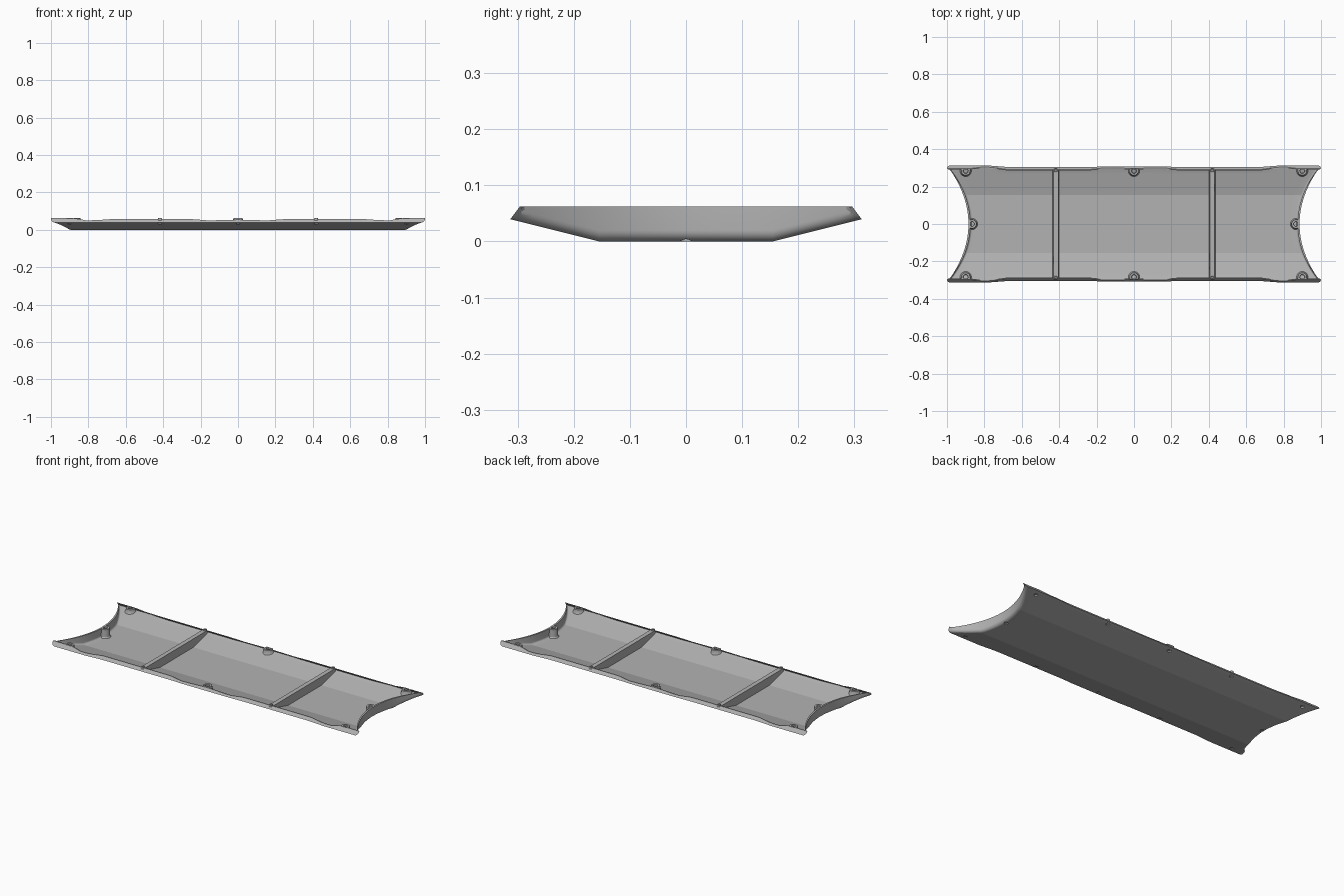
import bpy, bmesh, math

cube = bpy.data.objects.get("Cube")
if cube:
    bpy.data.objects.remove(cube)

grey = bpy.data.materials.new("plain grey")
grey.use_nodes = True
grey.diffuse_color = (0.45, 0.45, 0.45, 1)
grey.node_tree.nodes["Principled BSDF"].inputs["Base Color"].default_value = (0.45, 0.45, 0.45, 1)

FLAT, EDGE, TOP, WALL = 0.155, 0.313, 0.062, 0.01
RIM = [(0, .054), (.16, .05), (.24, .057), (.68, .057), (.76, .051), (.82, .051), (.87, TOP), (2, TOP)]


def floor(y):
    return max(0, (abs(y) - FLAT) * 0.25)


def end_x(y):
    return 0.885 + 1.17 * y * y


def rim(x):
    for (a, za), (b, zb) in zip(RIM, RIM[1:]):
        if abs(x) <= b:
            return za + (zb - za) * (abs(x) - a) / (b - a)


def inset(x):
    # sides step in slightly between the corners, bulging again mid-length
    t = min(1, max(0, (0.78 - abs(x)) / 0.1))
    bulge = min(1, max(0, (0.22 - abs(x)) / 0.06))
    return 0.008 * t - 0.003 * bulge


def finish(bm, name, angle=13):
    bmesh.ops.remove_doubles(bm, verts=bm.verts, dist=0.0001)
    bmesh.ops.recalc_face_normals(bm, faces=bm.faces)
    me = bpy.data.meshes.new(name)
    bm.to_mesh(me)
    bm.free()
    ob = bpy.data.objects.new(name, me)
    bpy.context.collection.objects.link(ob)
    me.materials.append(grey)
    smooth(ob, angle)
    return ob


def smooth(ob, angle):
    bpy.ops.object.select_all(action='DESELECT')
    ob.select_set(True)
    bpy.context.view_layer.objects.active = ob
    bpy.ops.object.shade_smooth_by_angle(angle=math.radians(angle))


# Tray shell: outer and inner skins share one grid layout
STEPS, MID = 8, 60
half_rows = [FLAT * i / 8 for i in range(9)] + [FLAT + (EDGE - FLAT) * i / 8 for i in range(1, 9)]
half_rows.append(None)                                   # lip row
rows = [(-1, y) for y in reversed(half_rows)] + [(1, y) for y in half_rows[1:]]
ends = [("end", k) for k in range(STEPS + 2)]
cols = [(-1, c) for c in reversed(ends)] + [(1, ("mid", i)) for i in range(1, MID)] + [(1, c) for c in ends]


def point(col, row, inner):
    (sx, (kind, k)), (sy, y0) = col, row
    y = EDGE if y0 is None else y0
    if inner and y > FLAT:
        y = FLAT + (y - FLAT) * 0.93
    ex = end_x(EDGE if y0 is None else y0)
    lift = WALL if inner else 0
    if kind == "mid":
        x = (2 * k / MID - 1) * (ex - 0.023)
    else:
        r = 0.012 if inner else 0.02
        a = min(k, STEPS) / STEPS * math.pi / 2
        x = sx * (ex - lift - r * (1 - math.sin(a)))
        lift += r * (1 - math.cos(a))
    off = inset(x)
    z = min(TOP, floor(y) + lift)
    if y0 is None:
        z = rim(x)
    if kind == "end" and k == STEPS + 1:
        z = TOP
    base_y, base_z = (0.302, 0.047) if inner else (EDGE, 0.0395)
    limit = base_y - off - max(0, z - base_z) * 0.75
    y = limit if y0 is None else min(y, limit)
    return (x, sy * y, z)


bm = bmesh.new()
skins = [[[bm.verts.new(point(c, r, inner)) for r in rows] for c in cols] for inner in (False, True)]
for g in skins:
    for i in range(len(cols) - 1):
        for j in range(len(rows) - 1):
            bm.faces.new((g[i][j], g[i + 1][j], g[i + 1][j + 1], g[i][j + 1]))


def border(g):
    return ([c[0] for c in g] + g[-1][1:] + [c[-1] for c in reversed(g[:-1])] + list(reversed(g[0][1:-1])))


outer, inner = border(skins[0]), border(skins[1])
for i in range(len(outer)):
    n = (i + 1) % len(outer)
    bm.faces.new((outer[i], outer[n], inner[n], inner[i]))
shell = finish(bm, "tray_shell")

# Fastener positions
side_spots = [(x, s * 0.284) for x in (-0.9, 0, 0.9) for s in (-1, 1)]
end_spots = [(s * 0.866, 0) for s in (-1, 1)]
rib_spots = [(x, s * 0.288) for x in (-0.418, 0.418) for s in (-1, 1)]

# Shallow screw recesses in the underside
bm = bmesh.new()
for x, y in side_spots + end_spots + rib_spots:
    made = bmesh.ops.create_cone(bm, cap_ends=True, segments=20, radius1=0.011, radius2=0.011, depth=0.04)
    for v in made["verts"]:
        v.co.x += x
        v.co.y += y
        v.co.z += floor(y) - 0.014
cutter = finish(bm, "recess_cutter")
cutter.hide_render = True
cut = shell.modifiers.new("recesses", 'BOOLEAN')
cut.operation = 'DIFFERENCE'
cut.solver = 'EXACT'
cut.object = cutter
bpy.context.view_layer.objects.active = shell
bpy.ops.object.modifier_apply(modifier="recesses")
bpy.data.objects.remove(cutter)
smooth(shell, 13)


def boss(name, x, y, radius, hole, top):
    # Turned post with a blind hole, trimmed where it meets the wall
    bm = bmesh.new()
    seg = 32
    profile = [(radius * 1.25, "base"), (radius * 1.05, "foot"), (radius, top - 0.002), (radius - 0.002, top),
               (hole + 0.002, top), (hole, top - 0.002), (hole, "deep")]
    rings = []
    for r, h in profile:
        ring = []
        for i in range(seg):
            a = 2 * math.pi * i / seg
            px, py = x + r * math.cos(a), y + r * math.sin(a)
            py = max(-0.297, min(0.297, py))
            if y == 0:
                reach = end_x(py) - 0.004
                px = max(-reach, min(reach, px))
            ground = floor(py) + 0.0085
            z = {"base": ground, "foot": min(ground + 0.008, top - 0.003), "deep": floor(py) + 0.011}.get(h, h)
            ring.append(bm.verts.new((px, py, z)))
        rings.append(ring)
    for a, b in zip(rings, rings[1:]):
        for i in range(seg):
            n = (i + 1) % seg
            bm.faces.new((a[i], a[n], b[n], b[i]))
    bm.faces.new(rings[-1])
    finish(bm, name, 30)


for i, (x, y) in enumerate(side_spots):
    boss(f"side_boss_{i + 1}", x, y, 0.025, 0.012, TOP)
for i, (x, y) in enumerate(end_spots):
    boss(f"end_boss_{i + 1}", x, y, 0.025, 0.011, TOP)
for i, (x, y) in enumerate(rib_spots):
    boss(f"rib_boss_{i + 1}", x, y, 0.011, 0.006, TOP)

# Cross ribs with drafted sides and flat tops
for name, cx in (("left_rib", 0.418), ("right_rib", -0.418)):
    bm = bmesh.new()
    sections = []
    for y in (-0.292, -FLAT, FLAT, 0.292):
        low, high = floor(y) + 0.006, 0.056
        shape = [(-0.018, low), (-0.013, high), (0.013, high), (0.018, low)]
        sections.append([bm.verts.new((cx + dx, y, z)) for dx, z in shape])
    for a, b in zip(sections, sections[1:]):
        for i in range(4):
            n = (i + 1) % 4
            bm.faces.new((a[i], a[n], b[n], b[i]))
    bm.faces.new(sections[0])
    bm.faces.new(sections[-1])
    finish(bm, name, 20)
